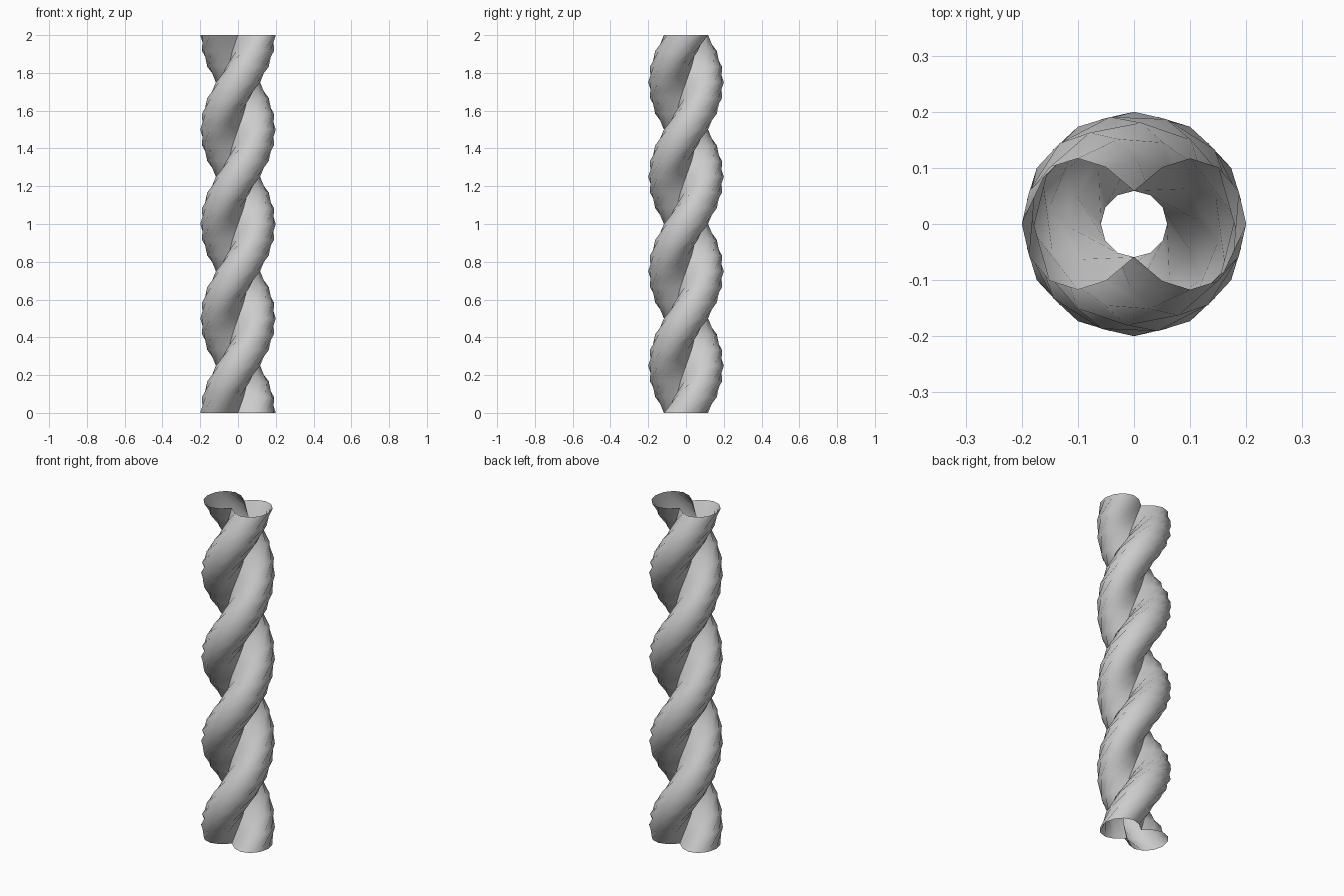
import bpy, bmesh, math

if "Cube" in bpy.data.objects:
    bpy.data.objects.remove(bpy.data.objects["Cube"])

HEIGHT, TURNS, STEPS = 2.0, 2, 24
STRAND_R = 0.1      # strand radius and distance from the axis
STRETCH = 0.117     # half depth of the slanted strand cut flat
WAIST = 0.059       # where the two strands meet

# Cross-section: two open lobes joined at the waist
lobe = [(STRAND_R * (1 + math.cos(math.radians(a))), STRETCH * math.sin(math.radians(a)))
        for a in range(-120, 121, 30)]
half = lobe + [(0.0, WAIST)]
profile = half + [(-x, -y) for x, y in half]

# Twisted open-ended shell, rising counter-clockwise
bm = bmesh.new()
rings = []
for i in range(STEPS + 1):
    a = 2 * math.pi * TURNS * i / STEPS
    c, s = math.cos(a), math.sin(a)
    rings.append([bm.verts.new((x * c - y * s, x * s + y * c, HEIGHT * i / STEPS))
                  for x, y in profile])
n = len(profile)
for lo, hi in zip(rings, rings[1:]):
    for j in range(n):
        k = (j + 1) % n
        bm.faces.new((lo[j], lo[k], hi[k], hi[j]))

mesh = bpy.data.meshes.new("twisted_rope")
bm.to_mesh(mesh)
bm.free()
rope = bpy.data.objects.new("twisted_rope", mesh)
bpy.context.collection.objects.link(rope)
bpy.context.view_layer.objects.active = rope
rope.select_set(True)
bpy.ops.object.shade_smooth_by_angle(angle=math.radians(50))
